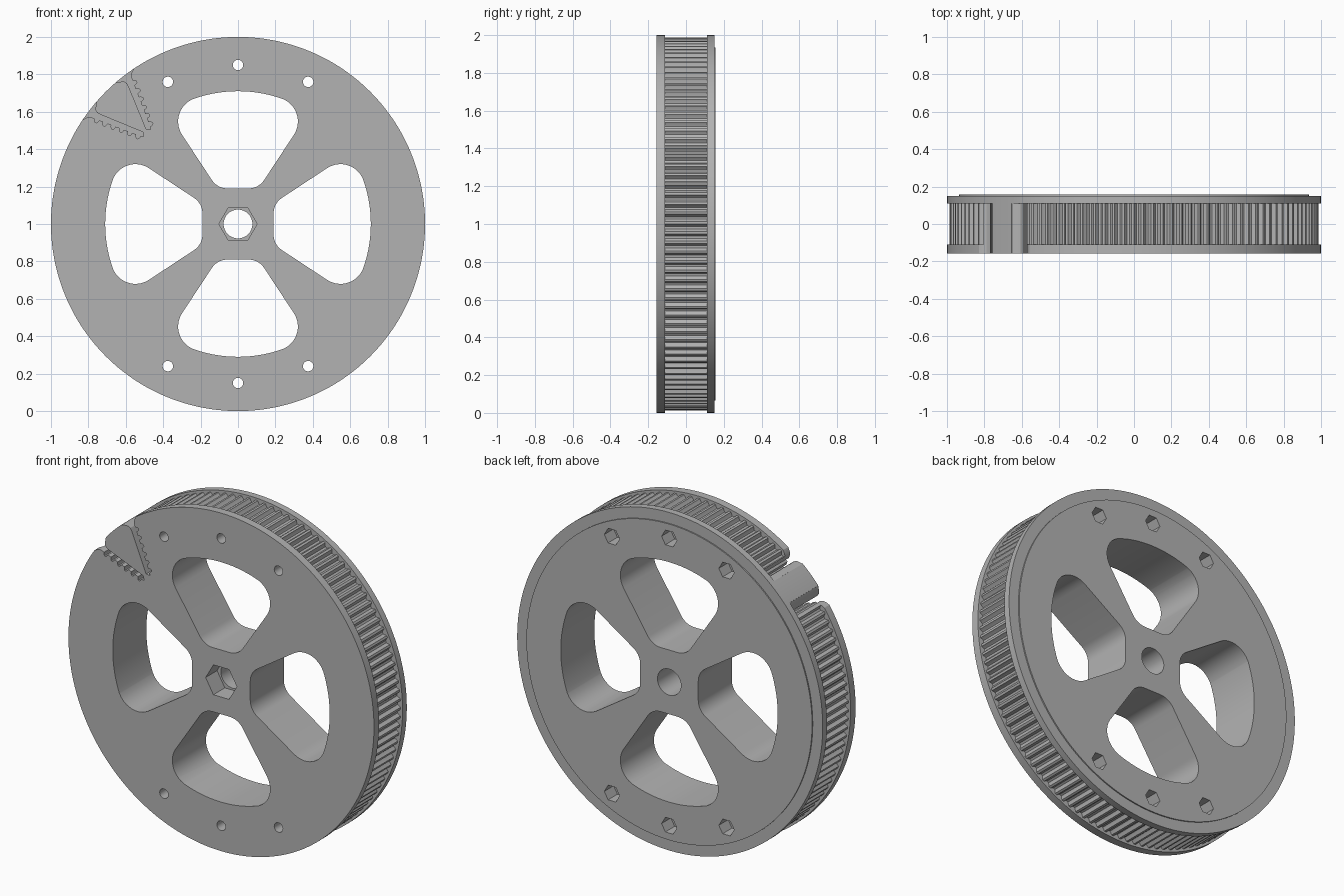
import bpy, bmesh
from math import sin, cos, tan, pi, radians
from mathutils import Vector

if "Cube" in bpy.data.objects:
    bpy.data.objects.remove(bpy.data.objects["Cube"])

TEETH, STEPS, DEPTH = 120, 8, 0.019
HALF, GROOVE = 0.157, 0.11        # half width of wheel, half width of belt track
CLAMP = radians(135)              # direction of the belt clamp

grey = bpy.data.materials.new("grey plastic")
grey.use_nodes = True
colour = (0.45, 0.45, 0.45, 1)
grey.diffuse_color = colour
grey.node_tree.nodes["Principled BSDF"].inputs["Base Color"].default_value = colour


def make_object(name, bm):
    bmesh.ops.recalc_face_normals(bm, faces=bm.faces)
    mesh = bpy.data.meshes.new(name)
    bm.to_mesh(mesh)
    bm.free()
    mesh.materials.append(grey)
    obj = bpy.data.objects.new(name, mesh)
    bpy.context.collection.objects.link(obj)
    return obj


def loft(bm, rings):
    """Skin a stack of (y, outline) rings and cap both ends."""
    loops = [[bm.verts.new((x, y, z + 1)) for x, z in pts] for y, pts in rings]
    n = len(loops[0])
    for a, b in zip(loops, loops[1:]):
        for i in range(n):
            j = (i + 1) % n
            bm.faces.new((a[i], a[j], b[j], b[i]))
    bm.faces.new(loops[0])
    bm.faces.new(loops[-1][::-1])


def polygon(radius, sides, cx=0, cz=0):
    return [(cx + radius * cos(2 * pi * i / sides), cz + radius * sin(2 * pi * i / sides))
            for i in range(sides)]


def fillet(corner, before, after, r, steps=10):
    """Points of a rounding arc at a corner."""
    c = Vector(corner)
    a, b = (Vector(before) - c).normalized(), (Vector(after) - c).normalized()
    half = a.angle(b) / 2
    centre = c + (a + b).normalized() * r / sin(half)
    start, end = c + a * r / tan(half) - centre, c + b * r / tan(half) - centre
    points = []
    for i in range(steps + 1):
        t = i / steps
        turn = pi - 2 * half
        spoke = (start * sin((1 - t) * turn) + end * sin(t * turn)) / sin(turn)
        points.append(tuple(centre + spoke))
    return points


def rotate(pts, angle):
    return [(x * cos(angle) - z * sin(angle), x * sin(angle) + z * cos(angle)) for x, z in pts]


# Wheel body: plain flanges with a toothed belt track between them
def toothed():
    shape = (0, 0, 0, 0.6, 1, 1, 1, 0.6)
    pts = []
    for i in range(TEETH * STEPS):
        a = 2 * pi * i / (TEETH * STEPS)
        r = 1 if abs(a - CLAMP) < radians(8) else 0.987 - DEPTH * shape[i % STEPS]
        pts.append((r * cos(a), r * sin(a)))
    return pts


rim, track = polygon(1, TEETH * STEPS), toothed()
step = polygon(0.935, TEETH * STEPS)
bm = bmesh.new()
loft(bm, [(-HALF, rim), (-GROOVE, rim), (-GROOVE, track), (GROOVE, track),
          (GROOVE, rim), (0.15, rim), (0.15, step), (HALF, step)])
bmesh.ops.remove_doubles(bm, verts=bm.verts, dist=1e-5)
wheel = make_object("pulley_wheel", bm)

# Through cuts: four spoke windows, centre bore, screw holes
low, high = (0.11, 0.19), (0.38, 0.60)
mirror = lambda p: (-p[0], p[1])
arc = [(0.71 * cos(radians(a)), 0.71 * sin(radians(a))) for a in range(70, 111, 2)]
window = (fillet(low, mirror(low), high, 0.1) + fillet(high, low, arc[0], 0.13) + arc
          + fillet(mirror(high), arc[-1], mirror(low), 0.13)
          + fillet(mirror(low), mirror(high), low, 0.1))
screws = [(x, s * z) for s in (1, -1) for x, z in ((-0.375, 0.76), (0, 0.85), (0.375, 0.76))]
through = bmesh.new()
for k in range(4):
    outline = rotate(window, k * pi / 2)
    loft(through, [(-0.3, outline), (0.3, outline)])
for r, n, x, z in [(0.077, 48, 0, 0)] + [(0.028, 24, x, z) for x, z in screws]:
    loft(through, [(-0.3, polygon(r, n, x, z)), (0.3, polygon(r, n, x, z))])

# Hexagon recesses: axle nut in front, screw nuts at the back
pockets = bmesh.new()
loft(pockets, [(-0.3, polygon(0.102, 6)), (-0.05, polygon(0.102, 6))])
for x, z in screws:
    loft(pockets, [(0.07, polygon(0.05, 6, x, z)), (0.3, polygon(0.05, 6, x, z))])

# Belt clamp: two toothed slots either side of a wedge, closed by the back flange
wall = [(0.707, 0.012), (0.935, 0.107), (0.953, 0.112), (0.968, 0.108), (0.98, 0.096),
        (0.996, 0.072), (1.06, 0.06), (1.06, 0.23), (0.985, 0.2), (0.974, 0.17),
        (0.963, 0.154), (0.948, 0.146)]
start, along, out = Vector((0.945, 0.145)), Vector((-0.913, -0.408)), Vector((-0.408, 0.913))
for k in range(6):
    for f, d in ((0.1, 0), (0.2, 0.7), (0.3, 1), (0.45, 1), (0.55, 0.7), (0.65, 0)):
        wall.append(tuple(start + along * (k + f) * 0.0475 + out * d * DEPTH))
wall.append((0.688, 0.028))
slots = bmesh.new()
for side in (1, -1):
    pts = rotate([(u, side * v) for u, v in wall], CLAMP)
    loft(slots, [(-0.3, pts), (GROOVE + 0.0005, pts)])

for name, cut in (("through_cutter", through), ("pocket_cutter", pockets), ("slot_cutter", slots)):
    cutter = make_object(name, cut)
    cutter.hide_render = True
    mod = wheel.modifiers.new(name, "BOOLEAN")
    mod.operation, mod.solver, mod.object = "DIFFERENCE", "EXACT", cutter
    bpy.context.view_layer.objects.active = wheel
    bpy.ops.object.modifier_apply(modifier=name)
    bpy.data.objects.remove(cutter)

bpy.ops.object.select_all(action="DESELECT")
wheel.select_set(True)
bpy.ops.object.shade_smooth_by_angle(angle=radians(25))
